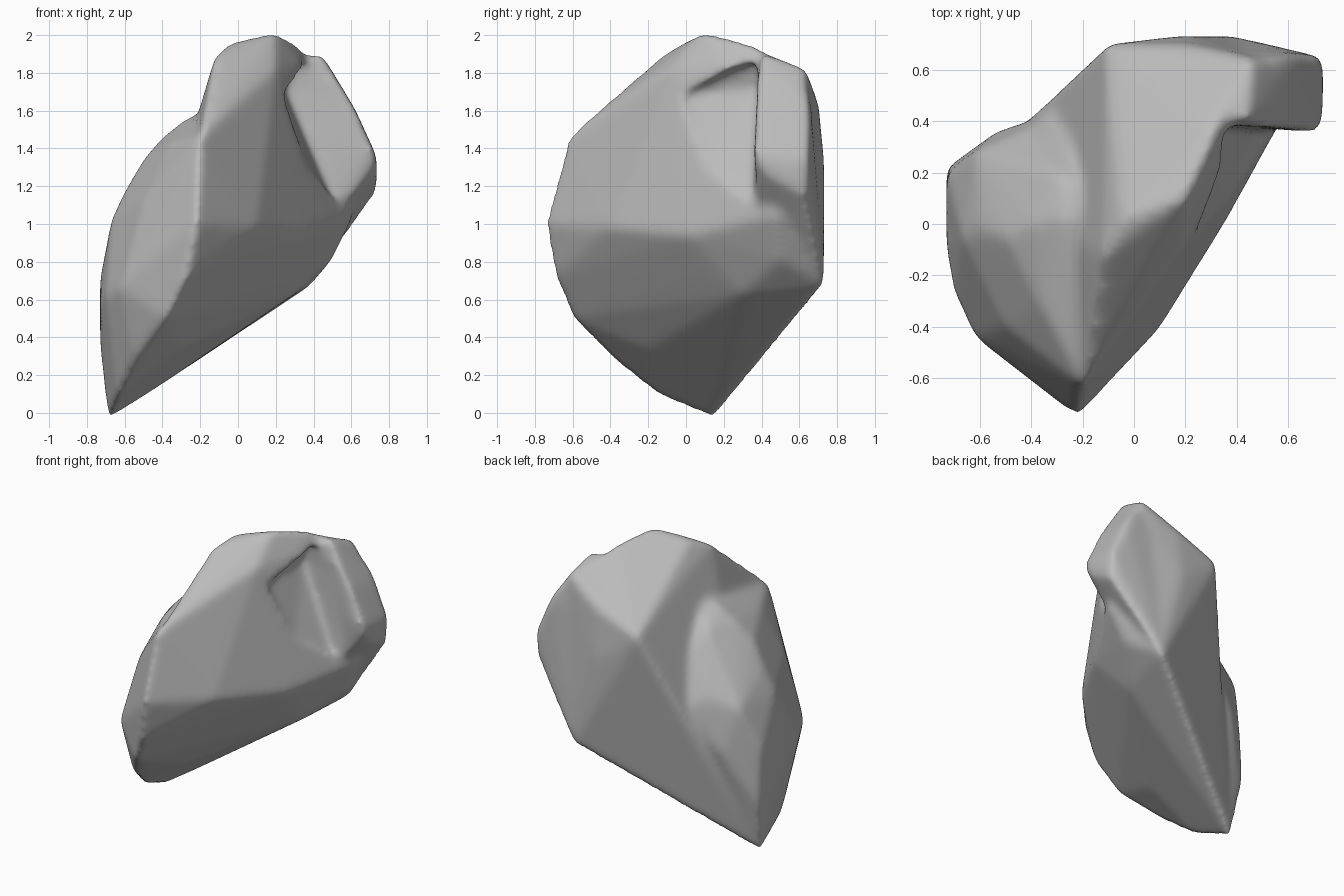
import bpy, bmesh

cube = bpy.data.objects.get("Cube")
if cube:
    bpy.data.objects.remove(cube)

stone = bpy.data.materials.new("stone grey")
stone.use_nodes = True
grey = (.5, .5, .5, 1)
stone.diffuse_color = grey
stone.node_tree.nodes["Principled BSDF"].inputs["Base Color"].default_value = grey


def add_hull(bm, points):
    """Add the closed convex hull of a few corner points to the mesh."""
    verts = [bm.verts.new(p) for p in points]
    result = bmesh.ops.convex_hull(bm, input=verts)
    spare = {v for v in result["geom_interior"] + result["geom_unused"]
             if isinstance(v, bmesh.types.BMVert) and v.is_valid}
    bmesh.ops.delete(bm, geom=list(spare), context="VERTS")


def make_object(name, parts):
    """Make one object from several overlapping hulls."""
    bm = bmesh.new()
    for part in parts:
        add_hull(bm, part)
    bmesh.ops.recalc_face_normals(bm, faces=bm.faces)
    mesh = bpy.data.meshes.new(name)
    bm.to_mesh(mesh)
    bm.free()
    obj = bpy.data.objects.new(name, mesh)
    bpy.context.collection.objects.link(obj)
    mesh.materials.append(stone)
    return obj


# Corners shared by the parts
foot = (-.69, .15, -.04)
heel = (.38, .735, .67)
prow = (-.22, -.75, 1)
prow_high = (-.2, -.63, 1.46)
keel = [(-.27, -.7, .72), (-.38, -.61, .5), (-.55, -.38, .27), (-.64, -.14, .08)]
shoulder = (-.12, -.12, 1.9)
back_corner = (-.11, .7, 1.54)

# Wedge-shaped core: sloping top, bevelled brow, rounded front and underside
top_panel = [shoulder, back_corner, (-.05, .02, 1.96), (.2, .1, 2.02),
             (.31, .34, 1.96), (.46, .65, 1.8), (.22, .7, 1.66)]
brow = [prow_high, (0, -.33, 1.66), (.2, -.08, 1.82), (.33, .2, 1.85)]
girth = [prow, (.1, -.41, .98), (.36, .01, .94), (.5, .36, .99),
         (.56, .41, 1.05), (.62, .48, 1.05), (.21, .735, 1.3)]
underside = [(0, 0, .54), (.3, .3, .63), (-.3, -.2, .34), (.5, .5, .81),
             (.04, -.24, .75), (.25, .08, .74)]
core = [foot, heel] + top_panel + brow + girth + underside + keel

# Block at the upper end, with a straight front wall
end_block = [heel, back_corner, (.3, .4, 1.88), (.44, .4, 1.91),
             (.46, .63, 1.83), (.735, .36, 1.36), (.735, .65, 1.34),
             (.735, .44, 1.26), (.735, .63, 1.16), (.56, .38, 1.1),
             (.62, .35, 1.61), (.62, .66, 1.6)]

# Rounded swelling on the side, running into the core
swelling = [foot, prow, prow_high, (-.73, .22, .33), (-.73, -.1, .6),
            (-.73, .19, .72), (-.67, -.05, 1.03), (-.6, -.02, 1.18),
            (-.5, -.05, 1.35), (-.4, 0, 1.46), (-.29, .02, 1.55),
            (-.12, .05, 1.63), (-.24, .33, 1.27), (-.3, .2, 1.46),
            (-.7, -.27, .62), (-.62, -.44, .66), (-.42, -.58, .8),
            (-.5, -.4, 1.12), (-.53, .365, .7), (-.44, .39, .76),
            (-.32, .43, 1), (-.42, .36, 1.08), (-.62, .28, 1),
            (-.36, -.33, 1.43)] + keel

rock = make_object("rock", [core, end_block, swelling])

# Valley between the crest and the end block
valley = [(.24, .39, 1.72), (.29, .38, 1.86), (.3, .24, 1.82), (.22, -.02, 1.68),
          (.37, .1, 1.3), (.5, .36, 1.12), (.9, .1, 1.8), (.9, .36, 1.7),
          (.9, .1, 1.3), (.9, .34, 1.15)]
cutter = make_object("valley_cutter", [valley])
cutter.hide_render = True
cutter.hide_viewport = True


def remesh(size):
    mod = rock.modifiers.new("remesh", "REMESH")
    mod.mode = "VOXEL"
    mod.voxel_size = size
    mod.use_smooth_shade = True


# Merge the parts, carve the valley, then wear the edges down
remesh(.018)
cut = rock.modifiers.new("carve", "BOOLEAN")
cut.operation = "DIFFERENCE"
cut.object = cutter
remesh(.018)
wear = rock.modifiers.new("wear", "SMOOTH")
wear.factor = .5
wear.iterations = 24

# Bake the modifiers into the mesh and drop the cutter
bpy.context.view_layer.update()
graph = bpy.context.evaluated_depsgraph_get()
baked = bpy.data.meshes.new_from_object(rock.evaluated_get(graph))
rock.modifiers.clear()
rock.data = baked
bpy.data.objects.remove(cutter)
for face in baked.polygons:
    face.use_smooth = True
